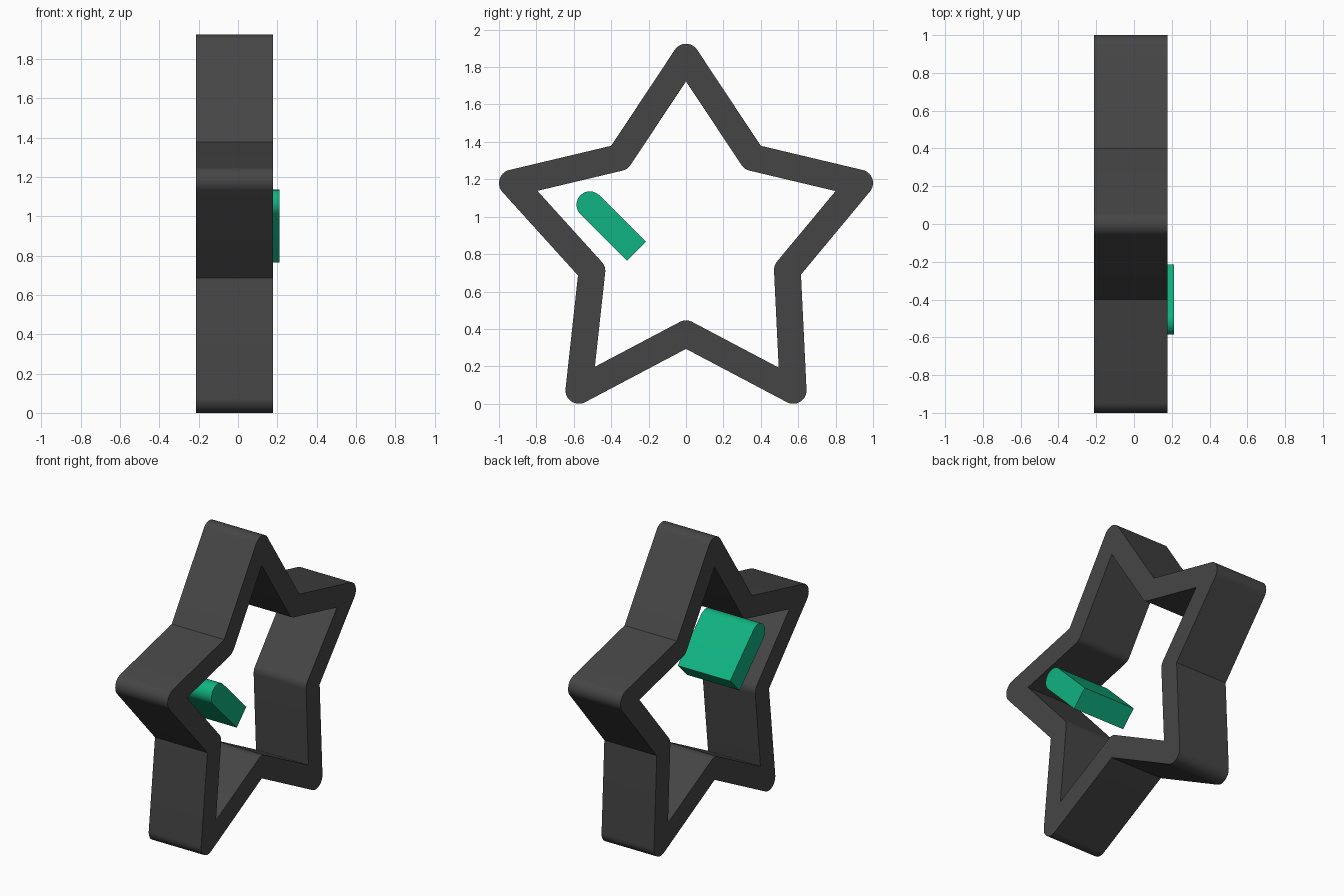
import bpy, bmesh, math
from mathutils import Vector

if "Cube" in bpy.data.objects:
    bpy.data.objects.remove(bpy.data.objects["Cube"])

R = 0.0715          # half the wall thickness, also the corner radius


def rounded_offset(pts, d, steps=14):
    """Offset a closed path to its right: round outside corners, sharp inside ones."""
    pts = [Vector(p) for p in pts]
    out = []
    for i, p in enumerate(pts):
        a = (p - pts[i - 1]).normalized()
        b = (pts[(i + 1) % len(pts)] - p).normalized()
        na, nb = Vector((a.y, -a.x)), Vector((b.y, -b.x))
        turn = math.atan2(a.x * b.y - a.y * b.x, a.dot(b))
        if turn > 0:
            start = math.atan2(na.y, na.x)
            for k in range(steps + 1):
                t = start + turn * k / steps
                out.append(p + d * Vector((math.cos(t), math.sin(t))))
        else:
            out.append(p + (na + nb) * d / (1 + na.dot(nb)))
    return out


def extruded(name, loops, x0, x1, color):
    """Fill profile loops given in (y, z) and extrude them from x0 to x1."""
    cu = bpy.data.curves.new(name + "_profile", 'CURVE')
    cu.dimensions, cu.fill_mode = '2D', 'BOTH'
    cu.extrude = (x1 - x0) / 2
    for loop in loops:
        s = cu.splines.new('POLY')
        s.points.add(len(loop) - 1)
        for sp, p in zip(s.points, loop):
            sp.co = (p[0], p[1], 0, 1)
        s.use_cyclic_u = True
    tmp = bpy.data.objects.new(name + "_profile", cu)
    bpy.context.collection.objects.link(tmp)
    dg = bpy.context.evaluated_depsgraph_get()
    me = bpy.data.meshes.new_from_object(tmp.evaluated_get(dg))
    bpy.data.objects.remove(tmp)
    bm = bmesh.new()
    bm.from_mesh(me)
    bmesh.ops.remove_doubles(bm, verts=bm.verts, dist=1e-5)
    bmesh.ops.recalc_face_normals(bm, faces=bm.faces)
    for v in bm.verts:                      # profile plane -> y/z plane
        v.co = (v.co.z + (x0 + x1) / 2, v.co.x, v.co.y)
    bm.to_mesh(me)
    bm.free()
    ob = bpy.data.objects.new(name, me)
    bpy.context.collection.objects.link(ob)
    mat = bpy.data.materials.new(name + "_colour")
    mat.diffuse_color = (*color, 1)
    mat.use_nodes = True
    mat.node_tree.nodes["Principled BSDF"].inputs["Base Color"].default_value = mat.diffuse_color
    me.materials.clear()
    me.materials.append(mat)
    bpy.ops.object.select_all(action='DESELECT')
    ob.select_set(True)
    bpy.context.view_layer.objects.active = ob
    bpy.ops.object.shade_smooth_by_angle(angle=math.radians(30))
    return ob


# Star frame: centre line of the wall, counter-clockwise in (y, z)
star = [(0, 1.853), (-0.356, 1.316), (-0.9285, 1.18), (-0.503, 0.71),
        (-0.573, 0.0715), (0, 0.374), (0.573, 0.0715), (0.542, 0.715),
        (0.9285, 1.18), (0.356, 1.316)]
extruded("star_frame",
         [rounded_offset(star, R), rounded_offset(star[::-1], R)],
         -0.213, 0.177, (0.06, 0.06, 0.06))

# Slanted bar inside the frame: one round end, one square end
c, e = Vector((-0.514, 1.064)), Vector((-0.265, 0.815))
arc = [c + R * Vector((math.cos(t), math.sin(t)))
       for t in (math.pi / 4 + math.pi * k / 24 for k in range(25))]
side = R * Vector((math.cos(math.pi / 4), math.sin(math.pi / 4)))
extruded("slanted_bar", [arc + [e - side, e + side]],
         -0.178, 0.212, (0.005, 0.45, 0.22))
